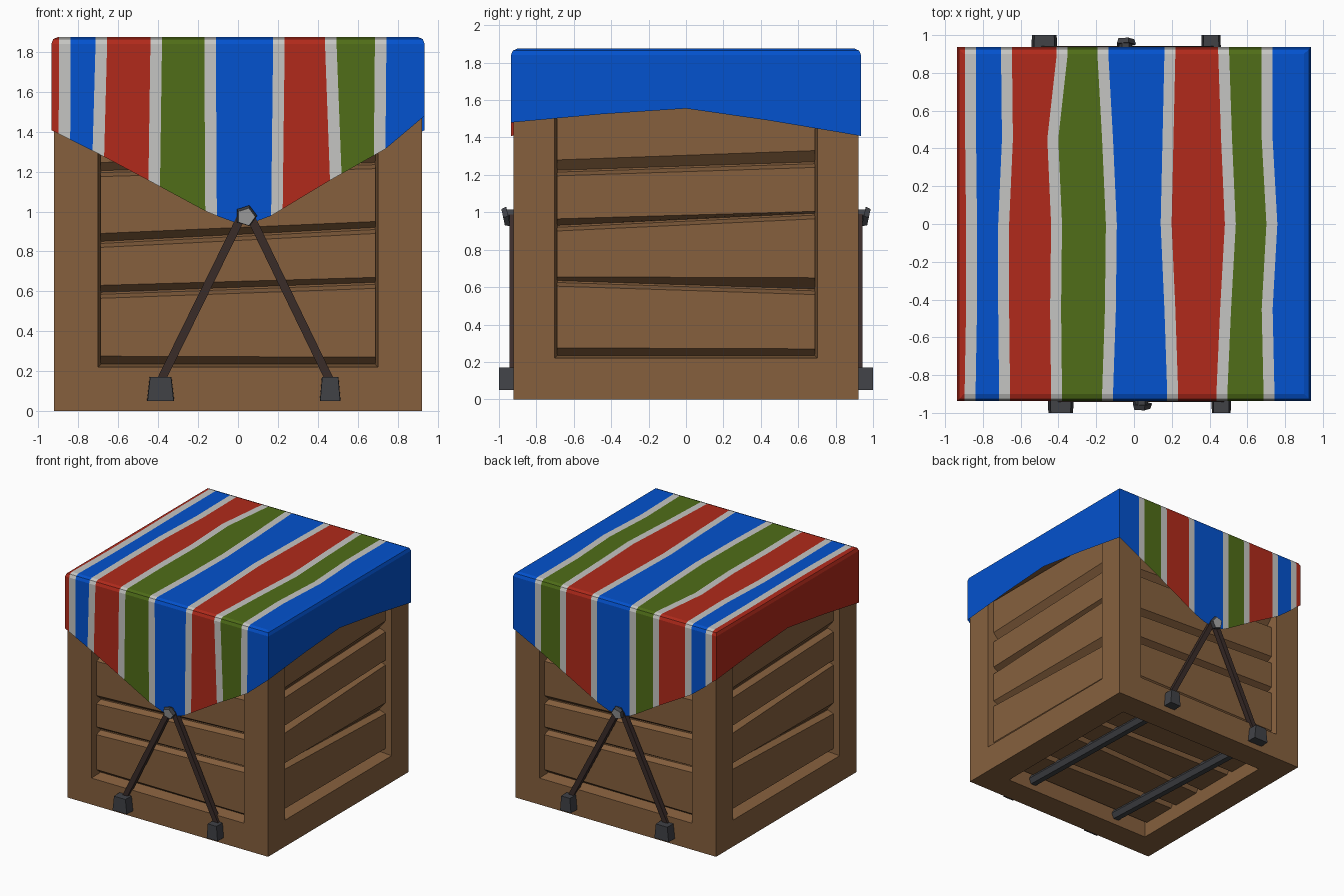
import bpy, bmesh, math
from mathutils import Matrix, Vector

if "Cube" in bpy.data.objects:
    bpy.data.objects.remove(bpy.data.objects["Cube"])


def material(name, r, g, b):
    m = bpy.data.materials.new(name)
    m.use_nodes = True
    m.diffuse_color = (r, g, b, 1)
    bsdf = next(n for n in m.node_tree.nodes if n.type == 'BSDF_PRINCIPLED')
    bsdf.inputs["Base Color"].default_value = (r, g, b, 1)
    return m


WOOD = material("brown wood", 0.24, 0.118, 0.048)
BLUE = material("blue cloth", 0.001, 0.085, 0.62)
RED = material("red cloth", 0.44, 0.023, 0.011)
GREEN = material("green cloth", 0.079, 0.153, 0.009)
WHITE = material("pale cloth", 0.56, 0.56, 0.54)
ROPE = material("dark brown strap", 0.042, 0.025, 0.022)
IRON = material("dark iron", 0.052, 0.054, 0.062)
STEEL = material("light steel", 0.4, 0.4, 0.4)


def finish(name, bm, *mats):
    bmesh.ops.recalc_face_normals(bm, faces=bm.faces)
    me = bpy.data.meshes.new(name)
    bm.to_mesh(me)
    bm.free()
    for m in mats:
        me.materials.append(m)
    ob = bpy.data.objects.new(name, me)
    bpy.context.collection.objects.link(ob)
    return ob


def interp(points, t):
    for (a, p), (b, q) in zip(points, points[1:]):
        if t <= b:
            return p + (q - p) * (t - a) / (b - a)
    return points[-1][1]


# Crate body with a recessed panel on each wall and underneath
HALF, TALL = 0.922, 1.82
bm = bmesh.new()
bmesh.ops.create_cube(bm, size=1, matrix=Matrix.Translation((0, 0, TALL / 2))
                      @ Matrix.Diagonal((2 * HALF, 2 * HALF, TALL, 1)))
panels = [f for f in bm.faces if f.normal.z < 0.5]
bmesh.ops.inset_individual(bm, faces=panels, thickness=0.22, use_even_offset=True)
for f in panels:
    bmesh.ops.inset_individual(bm, faces=[f], thickness=0.015, use_even_offset=True,
                               depth=-0.16 if f.normal.z < -0.5 else -0.1)
finish("crate_frame", bm, WOOD)


# Planks filling a panel; a seam is its height and lower lip at the left and right ends
def planks(name, seams, base, matrix, low, high):
    bm = bmesh.new()
    edges = [(low, low, 0.04, 0.035)] + seams + [(high, high, 0, 0)]
    w, gap = 0.69, 0.005
    for (l0, r0, lip_l, lip_r), (l1, r1, _, _) in zip(edges, edges[1:]):
        back = [(-w, l0 + gap), (w, r0 + gap), (w, r1 - gap), (-w, l1 - gap)]
        lift = (lip_l, lip_r, -0.02, -0.02)
        rings = [[bm.verts.new(matrix @ Vector((u, -base, z))) for u, z in back],
                 [bm.verts.new(matrix @ Vector((u, -base - 0.05, z + d)))
                  for (u, z), d in zip(back, lift)]]
        bm.faces.new(rings[1])
        for i in range(4):
            j = (i + 1) % 4
            bm.faces.new((rings[0][i], rings[0][j], rings[1][j], rings[1][i]))
    finish(name, bm, WOOD)


FRONT_SEAMS = [(0.59, 0.64, 0.035, 0.025), (0.845, 0.915, 0.04, 0.03), (1.2, 1.24, 0.04, 0.07)]
SIDE_SEAMS = [(0.63, 0.585, 0.02, 0.06), (0.925, 0.99, 0.035, 0.01), (1.22, 1.265, 0.055, 0.06)]
BOTTOM_SEAMS = [(-0.36, -0.32, 0.03, 0.03), (0.02, -0.03, 0.03, 0.03), (0.33, 0.37, 0.03, 0.03)]
for name, seams, q in (("front", FRONT_SEAMS, 0), ("left", SIDE_SEAMS, 1),
                       ("back", FRONT_SEAMS, 2), ("right", SIDE_SEAMS, 3)):
    planks(name + "_planks", seams, HALF - 0.1,
           Matrix.Rotation(q * math.pi / 2, 4, 'Z'), 0.23, 1.59)
planks("bottom_planks", BOTTOM_SEAMS, -0.16, Matrix.Rotation(math.pi / 2, 4, 'X'), -0.69, 0.69)

# Striped cloth cover: pale stripe centres for each row from front to back
EDGE, TOP, STRIPE = 0.936, 1.875, 0.029
centres = [(-0.87, -0.70, -0.42, -0.135, 0.195, 0.49, 0.71),
           (-0.868, -0.685, -0.41, -0.14, 0.205, 0.465, 0.715),
           (-0.86, -0.69, -0.415, -0.125, 0.19, 0.485, 0.705),
           (-0.86, -0.69, -0.41, -0.12, 0.17, 0.51, 0.73),
           (-0.865, -0.67, -0.43, -0.14, 0.18, 0.49, 0.705),
           (-0.865, -0.675, -0.38, -0.165, 0.19, 0.475, 0.705)]
centres.append(centres[-1])
row_y = [-EDGE, -EDGE, -0.45, 0, 0.45, EDGE, EDGE]
front_hem = [(-0.93, 1.405), (-0.7, 1.29), (-0.4, 1.13), (-0.15, 0.995), (-0.02, 0.945),
             (0.09, 0.945), (0.16, 0.975), (0.45, 1.15), (0.75, 1.32), (0.93, 1.48)]
side_hem = [(-0.93, 1.48), (-0.45, 1.525), (0, 1.555), (0.45, 1.49), (0.93, 1.405)]

bm = bmesh.new()
rows = []
for i, (y, cs) in enumerate(zip(row_y, centres)):
    xs = [-EDGE] + [c + s for c in cs for s in (-STRIPE, STRIPE)] + [EDGE]
    a, b = xs[8], xs[9]
    xs[9:9] = [a + (b - a) / 3, b - (b - a) / 3]
    zs = [TOP] * len(xs)
    if i == 0:
        zs = [interp(front_hem, x) for x in xs]
    elif i == 6:
        zs = [interp(front_hem, -x) for x in xs]
    rows.append([bm.verts.new((x, y, z)) for x, z in zip(xs, zs)])
# slots: 0 blue, 1 red, 2 green, 3 pale
colours = [1, 3, 0, 3, 1, 3, 2, 3, 0, 0, 0, 3, 1, 3, 2, 3, 0]
for r, s in zip(rows, rows[1:]):
    for k, colour in enumerate(colours):
        bm.faces.new((r[k], r[k + 1], s[k + 1], s[k])).material_index = colour
for col, sign, colour in ((-1, 1, 0), (0, -1, 1)):
    top = [r[col] for r in rows[1:6]]
    hem = [rows[0][col]] + [bm.verts.new((sign * EDGE, y, interp(side_hem, sign * y)))
                            for y in row_y[2:5]] + [rows[6][col]]
    for k in range(4):
        bm.faces.new((hem[k], hem[k + 1], top[k + 1], top[k])).material_index = colour
bmesh.ops.recalc_face_normals(bm, faces=bm.faces)
rim = [e for e in bm.edges if len(e.link_faces) == 2
       and all(v.co.z > TOP - 0.001 for v in e.verts)
       and abs(e.link_faces[0].normal.z - e.link_faces[1].normal.z) > 0.5]
bmesh.ops.bevel(bm, geom=rim, offset=0.035, offset_type='OFFSET', segments=2,
                profile=0.5, affect='EDGES', material=-1)
finish("cloth_cover", bm, BLUE, RED, GREEN, WHITE)


# Straight bar between two points
def bar(name, p, q, radius, sides, mat, matrix):
    p, q = Vector(p), Vector(q)
    bm = bmesh.new()
    place = (Matrix.Translation((p + q) / 2)
             @ (q - p).to_track_quat('Z', 'Y').to_matrix().to_4x4()
             @ Matrix.Rotation(math.pi / sides, 4, 'Z'))
    bmesh.ops.create_cone(bm, cap_ends=True, segments=sides, radius1=radius, radius2=radius,
                          depth=(q - p).length, matrix=matrix @ place)
    finish(name, bm, mat)


# Block tapering towards its top and its outer face
def bracket(name, x, wide, matrix):
    bm = bmesh.new()
    bmesh.ops.create_cube(bm, size=1)
    for v in bm.verts:
        shrink = 0.8 if v.co.z > 0 else 1
        if v.co.y < 0:
            shrink *= 0.95
        v.co = matrix @ Vector((x + v.co.x * wide * shrink, -0.95 + v.co.y * 0.1,
                                0.11 + v.co.z * 0.12))
    finish(name, bm, IRON)


# Straps, brackets and clasp on the front, mirrored with a small shift on the back
CLASP = {"front": 0.04, "back": -0.045}
FEET = {"front": (-0.388, 0.462), "back": (-0.475, 0.408)}
for side, flip in (("front", 1), ("back", -1)):
    m = Matrix.Diagonal((1, flip, 1, 1))
    cx = CLASP[side]
    for tag, foot, lean, wide in zip("ab", FEET[side], (-0.02, 0.02), (0.138, 0.105)):
        bar(f"{side}_strap_{tag}", (cx + lean, -0.922, 0.98), (foot, -0.922, 0.15),
            0.03, 4, ROPE, m)
        bracket(f"{side}_bracket_{tag}", foot, wide, m)
    bar(side + "_clasp_neck", (cx, -0.92, 0.985), (cx, -0.96, 0.985), 0.035, 6, IRON, m)
    bm = bmesh.new()
    tilt = Matrix.Translation((cx, -0.964, 0.976)) @ Matrix.Rotation(math.radians(102), 4, 'X')
    bmesh.ops.create_cone(bm, cap_ends=True, segments=5, radius1=0.056, radius2=0.047, depth=0.028,
                          matrix=m @ tilt @ Matrix.Rotation(-math.pi / 2, 4, 'Z'))
    bmesh.ops.recalc_face_normals(bm, faces=bm.faces)
    for f in bm.faces:
        f.material_index = 1 if f.normal.y * flip < -0.9 else 0
    finish(side + "_clasp_cap", bm, IRON, STEEL)

# Iron beams running under the crate between opposite brackets
for tag, x0, x1 in zip("ab", FEET["front"], FEET["back"]):
    bar("beam_" + tag, (x0, -0.92, 0.085), (x1, 0.92, 0.085), 0.046, 6, IRON, Matrix())
